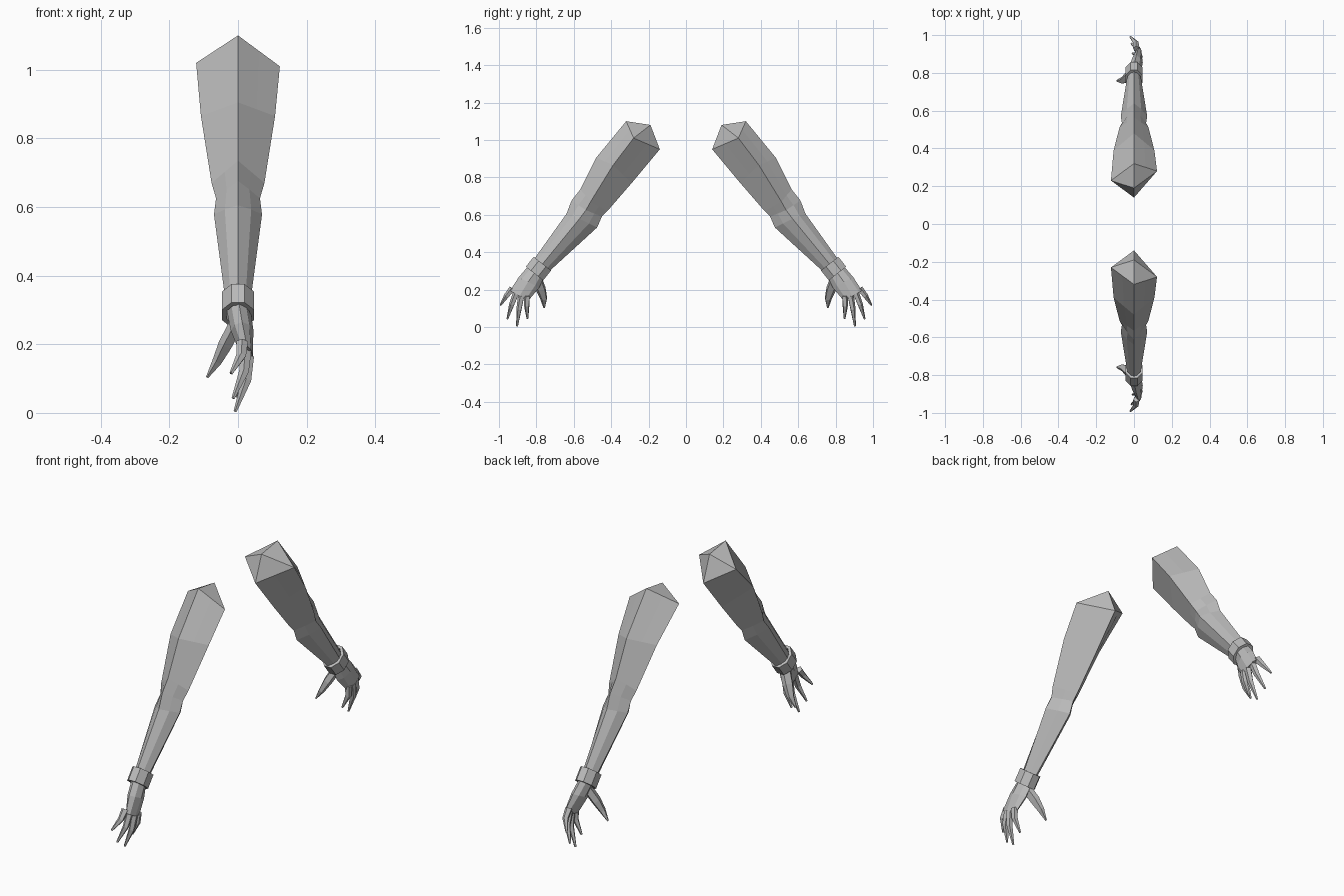
import bpy, bmesh, math
from mathutils import Vector

if "Cube" in bpy.data.objects:
    bpy.data.objects.remove(bpy.data.objects["Cube"], do_unlink=True)

grey = bpy.data.materials.new("plain_grey")
grey.use_nodes = True
COLOUR = (0.5, 0.5, 0.5, 1)
grey.diffuse_color = COLOUR
grey.node_tree.nodes["Principled BSDF"].inputs["Base Color"].default_value = COLOUR


def ring(outer, ridge, inner, width, x=0.0, bulge=0.5, skew=(0, 0)):
    """Cross-section through an outer, side and inner (y, z) point, eight-sided."""
    o = Vector((x, *outer))
    i = Vector((x, *inner))
    left = Vector((x + width, *ridge))
    right = Vector((x - width, ridge[0] + skew[0], ridge[1] + skew[1]))
    centre = (o + i + left + right) / 4
    points = []
    corners = [o, left, i, right]
    for k, p in enumerate(corners):
        q = corners[(k + 1) % 4]
        points += [p, centre + (p + q - 2 * centre) * bulge]
    return points


def loft(name, rings, side, apex=None, cyclic=False):
    """Skin the rings, close the ends, and mirror in y when side is -1."""
    bm = bmesh.new()
    flip = lambda p: bm.verts.new((p[0], p[1] * side, p[2]))
    loops = [[flip(p) for p in r] for r in rings]
    n = len(loops[0])
    pairs = list(zip(loops, loops[1:]))
    if cyclic:
        pairs.append((loops[-1], loops[0]))
    for a, b in pairs:
        for k in range(n):
            j = (k + 1) % n
            bm.faces.new((a[k], a[j], b[j], b[k]))
    if not cyclic:
        bm.faces.new(loops[-1])
        if apex:
            tip = flip(apex)
            for k in range(n):
                bm.faces.new((loops[0][k], loops[0][(k + 1) % n], tip))
        else:
            bm.faces.new(loops[0])
    bmesh.ops.recalc_face_normals(bm, faces=bm.faces)
    mesh = bpy.data.meshes.new(name)
    bm.to_mesh(mesh)
    bm.free()
    mesh.materials.append(grey)
    obj = bpy.data.objects.new(name, mesh)
    bpy.context.collection.objects.link(obj)
    return obj


def tube_rings(path, radii, across, flat=1.0, sides=5):
    """Rings round a tapering path; flat scales the thickness."""
    path = [Vector(p) for p in path]
    rings = []
    for k, p in enumerate(path):
        d = (path[min(k + 1, len(path) - 1)] - path[max(k - 1, 0)]).normalized()
        u = (across - d * across.dot(d)).normalized()
        v = d.cross(u)
        rings.append([p + radii[k] * (u * math.cos(a) + v * flat * math.sin(a))
                      for a in (math.tau * s / sides for s in range(sides))])
    return rings


# Arm sections from shoulder to wrist
arm_rings = [
    ring((.32, 1.10), (.28, 1.01), (.14, .95), .122, skew=(-.05, .01)),
    ring((.48, .905), (.39, .865), (.29, .77), .108),
    ring((.565, .735), (.51, .67), (.42, .62), .077),
    ring((.612, .676), (.535, .625), (.45, .59), .064, bulge=.52),
    ring((.639, .605), (.57, .578), (.475, .532), .070, bulge=.55),
    ring((.825, .345), (.785, .315), (.745, .285), .035, bulge=.62),
]

# Palm sections from wrist to knuckles
palm_rings = [
    ring((.835, .335), (.795, .31), (.755, .275), .035, bulge=.62),
    ring((.895, .265), (.845, .24), (.785, .21), .033, x=.012, bulge=.65),
    ring((.940, .195), (.89, .165), (.835, .15), .017, x=.026, bulge=.7),
]

# Wristband: outer and inner octagons at both ends
along = Vector((0, .62, -.785))
out = Vector((0, .785, .62))
middle = Vector((0, .789, .312))


def band_ring(offset, half_depth, half_width):
    c = middle + along * offset
    angles = [math.tau * (k + .5) / 8 for k in range(8)]
    return [c + out * half_depth * math.cos(a) + Vector((half_width * math.sin(a), 0, 0))
            for a in angles]


band_rings = [band_ring(-.034, .064, .050), band_ring(.034, .064, .050),
              band_ring(.034, .048, .036), band_ring(-.034, .048, .036)]

# Knuckle and tip of each finger
fingers = {
    "little_finger": ((.012, .928, .205), (-.020, .992, .115)),
    "ring_finger": ((.022, .908, .180), (-.014, .955, .042)),
    "middle_finger": ((.030, .880, .165), (-.008, .903, .004)),
    "index_finger": ((.030, .850, .165), (-.004, .848, .045)),
}

for side, prefix in ((-1, "front"), (1, "back")):
    loft(prefix + "_arm", arm_rings, side, apex=(0, .19, 1.08))
    loft(prefix + "_palm", palm_rings, side)
    loft(prefix + "_wristband", band_rings, side, cyclic=True)
    for name, (base, tip) in fingers.items():
        a, b = Vector(base), Vector(tip)
        bend = a.lerp(b, .45) + Vector((.012, .002, .002))
        loft(prefix + "_" + name,
             tube_rings([a, bend, b], [.018, .015, .005], Vector((0, .8, .6))), side)
    thumb_path = [(0, .80, .265), (-.035, .775, .20), (-.06, .76, .15), (-.09, .758, .103)]
    loft(prefix + "_thumb",
         tube_rings(thumb_path, [.030, .029, .020, .005], Vector((0, .9, .3)), .75), side)
